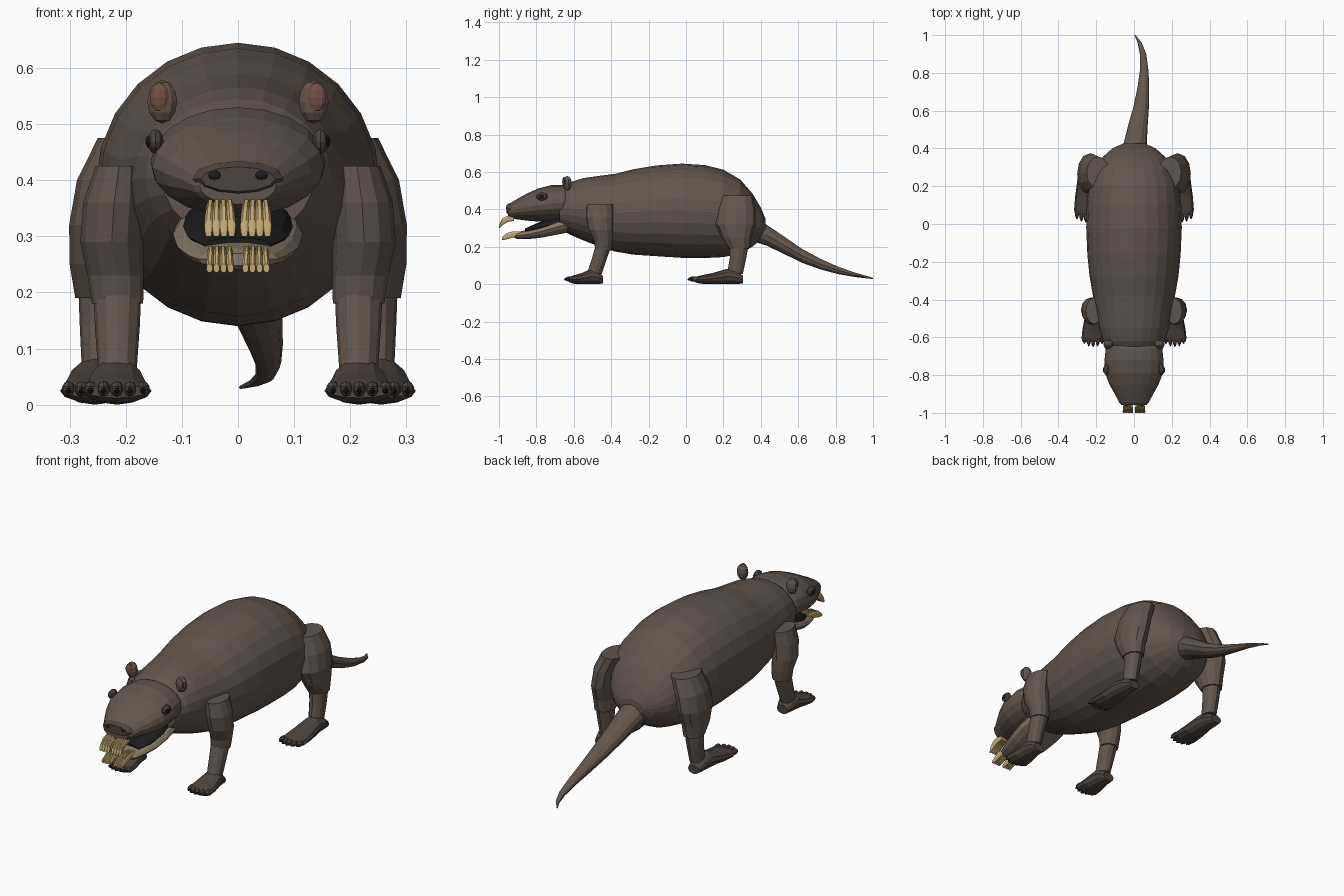
import bpy, bmesh
from math import sin, cos, pi


def material(name, r, g, b):
    m = bpy.data.materials.new(name)
    m.diffuse_color = (r, g, b, 1)
    return m


FUR = material("fur", 0.125, 0.094, 0.075)
SKIN = material("skin", 0.075, 0.057, 0.048)
LIP = material("lip", 0.24, 0.19, 0.14)
DARK = material("dark", 0.012, 0.011, 0.011)
TOOTH = material("tooth", 0.55, 0.40, 0.17)
PINK = material("inner_ear", 0.17, 0.08, 0.06)


def finish(bm, name, mat):
    bmesh.ops.recalc_face_normals(bm, faces=bm.faces)
    me = bpy.data.meshes.new(name)
    bm.to_mesh(me)
    bm.free()
    me.materials.append(mat)
    ob = bpy.data.objects.new(name, me)
    bpy.context.collection.objects.link(ob)
    return ob


def loft(name, rings, n, mat, axis="y"):
    """Skin elliptical rings (x, y, z, a, b) lying across the given axis."""
    bm = bmesh.new()
    loops = []
    for x, y, z, a, b in rings:
        loop = []
        for i in range(n):
            t = 2 * pi * (i + 0.5 * (n < 9)) / n
            u, v = a * cos(t), b * sin(t)
            loop.append(bm.verts.new((x + u, y, z + v) if axis == "y" else (x + u, y + v, z)))
        loops.append(loop)
    for p, q in zip(loops, loops[1:]):
        for i in range(n):
            j = (i + 1) % n
            bm.faces.new((p[i], p[j], q[j], q[i]))
    bm.faces.new(loops[0])
    bm.faces.new(loops[-1])
    return finish(bm, name, mat)


def profile(name, rows, n, mat):
    """Loft from side profile rows (y, z_bottom, z_top, half_width)."""
    return loft(name, [(0, y, (lo + hi) / 2, w, (hi - lo) / 2) for y, lo, hi, w in rows], n, mat)


def ball(name, loc, size, mat, seg=10, rings=6):
    bm = bmesh.new()
    bmesh.ops.create_uvsphere(bm, u_segments=seg, v_segments=rings, radius=1)
    bmesh.ops.scale(bm, vec=size, verts=bm.verts)
    bmesh.ops.translate(bm, vec=loc, verts=bm.verts)
    return finish(bm, name, mat)


# Torso
profile("body", [(-0.675, 0.295, 0.51, 0.135), (-0.62, 0.265, 0.545, 0.165), (-0.55, 0.235, 0.567, 0.185),
                 (-0.46, 0.20, 0.58, 0.20), (-0.38, 0.175, 0.59, 0.217), (-0.28, 0.158, 0.615, 0.235),
                 (-0.16, 0.15, 0.635, 0.247), (-0.02, 0.141, 0.645, 0.253), (0.10, 0.14, 0.637, 0.25),
                 (0.20, 0.145, 0.612, 0.24), (0.29, 0.165, 0.56, 0.212), (0.355, 0.20, 0.485, 0.165),
                 (0.40, 0.24, 0.41, 0.115), (0.425, 0.28, 0.35, 0.06)], 24, FUR)

# Tail, sagging and curling sideways
loft("tail", [(0, 0.34, 0.305, 0.065, 0.07), (0.007, 0.43, 0.263, 0.061, 0.056), (0.022, 0.53, 0.205, 0.051, 0.046),
              (0.038, 0.62, 0.152, 0.041, 0.037), (0.049, 0.72, 0.107, 0.031, 0.028),
              (0.054, 0.81, 0.075, 0.023, 0.02), (0.048, 0.90, 0.051, 0.017, 0.012),
              (0.03, 0.96, 0.039, 0.011, 0.007), (0.005, 1.0, 0.031, 0.003, 0.003)], 12, FUR)

# Head, jaw, mouth and nose
profile("head", [(-0.61, 0.36, 0.515, 0.125), (-0.66, 0.34, 0.53, 0.15), (-0.72, 0.335, 0.53, 0.156),
                 (-0.79, 0.335, 0.512, 0.153), (-0.85, 0.34, 0.485, 0.13), (-0.90, 0.347, 0.457, 0.102),
                 (-0.94, 0.35, 0.433, 0.08), (-0.953, 0.357, 0.424, 0.068)], 20, FUR)
profile("lower_jaw", [(-0.63, 0.275, 0.37, 0.11), (-0.70, 0.262, 0.345, 0.116), (-0.78, 0.247, 0.315, 0.108),
                      (-0.85, 0.240, 0.292, 0.088), (-0.90, 0.240, 0.279, 0.07), (-0.918, 0.248, 0.27, 0.045)], 14, LIP)
profile("mouth", [(-0.64, 0.29, 0.375, 0.10), (-0.72, 0.28, 0.355, 0.098), (-0.80, 0.275, 0.325, 0.09),
                  (-0.86, 0.27, 0.298, 0.06)], 12, DARK)
profile("nose", [(-0.90, 0.38, 0.44, 0.085), (-0.942, 0.37, 0.434, 0.08), (-0.959, 0.38, 0.424, 0.066)], 12, SKIN)

for s in (-1, 1):
    side = "left" if s < 0 else "right"
    ball(side + "_nostril", (s * 0.042, -0.957, 0.409), (0.013, 0.006, 0.009), DARK)
    ball(side + "_eye", (s * 0.147, -0.77, 0.469), (0.015, 0.03, 0.022), SKIN)
    ball(side + "_pupil", (s * 0.153, -0.772, 0.469), (0.013, 0.018, 0.014), DARK)
    ball(side + "_ear", (s * 0.135, -0.635, 0.54), (0.028, 0.024, 0.039), FUR)
    ball(side + "_inner_ear", (s * 0.14, -0.652, 0.548), (0.018, 0.01, 0.026), PINK)

    # Fluted incisors, each a fan of curved ridges
    for k in range(4):
        o = (k - 1.5) * 0.0125
        x = s * 0.032
        loft(side + "_upper_incisor", [(x + o * 0.8, -0.92, 0.352, 0.007, 0.014), (x + o * 0.9, -0.955, 0.349, 0.008, 0.018),
                                       (x + o, -0.98, 0.335, 0.008, 0.02), (x + o * 1.1, -0.994, 0.316, 0.008, 0.015),
                                       (x + o * 1.1, -1.0, 0.304, 0.006, 0.005)], 8, TOOTH)
        loft(side + "_lower_incisor", [(x + o * 0.8, -0.88, 0.272, 0.007, 0.012), (x + o * 0.9, -0.925, 0.266, 0.007, 0.018),
                                       (x + o * 0.9, -0.96, 0.256, 0.007, 0.018), (x + o, -0.985, 0.243, 0.006, 0.008)], 8, TOOTH)

    # Front leg: upper and lower
    loft(side + "_front_upper_leg", [(s * 0.212, -0.46, 0.425, 0.042, 0.07), (s * 0.221, -0.462, 0.36, 0.055, 0.073),
                                     (s * 0.225, -0.455, 0.29, 0.056, 0.066), (s * 0.218, -0.442, 0.23, 0.05, 0.05),
                                     (s * 0.215, -0.443, 0.18, 0.046, 0.042)], 12, FUR, "z")
    loft(side + "_front_lower_leg", [(s * 0.215, -0.44, 0.21, 0.043, 0.043), (s * 0.215, -0.462, 0.14, 0.04, 0.04),
                                     (s * 0.215, -0.49, 0.055, 0.034, 0.04)], 12, FUR, "z")

    # Hind leg: thigh and shin
    loft(side + "_thigh", [(s * 0.19, 0.272, 0.475, 0.06, 0.085), (s * 0.222, 0.27, 0.40, 0.065, 0.102),
                           (s * 0.237, 0.265, 0.32, 0.064, 0.108), (s * 0.242, 0.27, 0.25, 0.058, 0.08),
                           (s * 0.243, 0.285, 0.19, 0.047, 0.055)], 12, FUR, "z")
    loft(side + "_shin", [(s * 0.243, 0.285, 0.22, 0.042, 0.052), (s * 0.244, 0.278, 0.14, 0.038, 0.044),
                          (s * 0.245, 0.262, 0.055, 0.033, 0.042)], 12, FUR, "z")

    # Feet with five clawed toes
    for part, heel, tip, x in (("front", -0.445, -0.65, 0.216), ("hind", 0.305, 0.01, 0.255)):
        rows = [(0, 0.003, 0.045, 0.03), (0.12, 0.002, 0.07, 0.041), (0.3, 0.001, 0.082, 0.047),
                (0.55, 0.0, 0.06, 0.057), (0.78, 0.003, 0.046, 0.062), (0.88, 0.012, 0.036, 0.056)]
        loft(f"{side}_{part}_foot", [(s * x, heel + f * (tip - heel), (lo + hi) / 2, w, (hi - lo) / 2)
                                     for f, lo, hi, w in rows], 12, SKIN)
        for k in range(-2, 3):
            tx = s * x + k * 0.0235
            ty = tip + 0.027 + 0.004 * k * k
            ball(f"{side}_{part}_toe", (tx, ty, 0.028), (0.012, 0.024, 0.014), SKIN, 8, 5)
            ball(f"{side}_{part}_claw", (tx, ty - 0.017, 0.025), (0.006, 0.012, 0.006), DARK, 6, 4)
